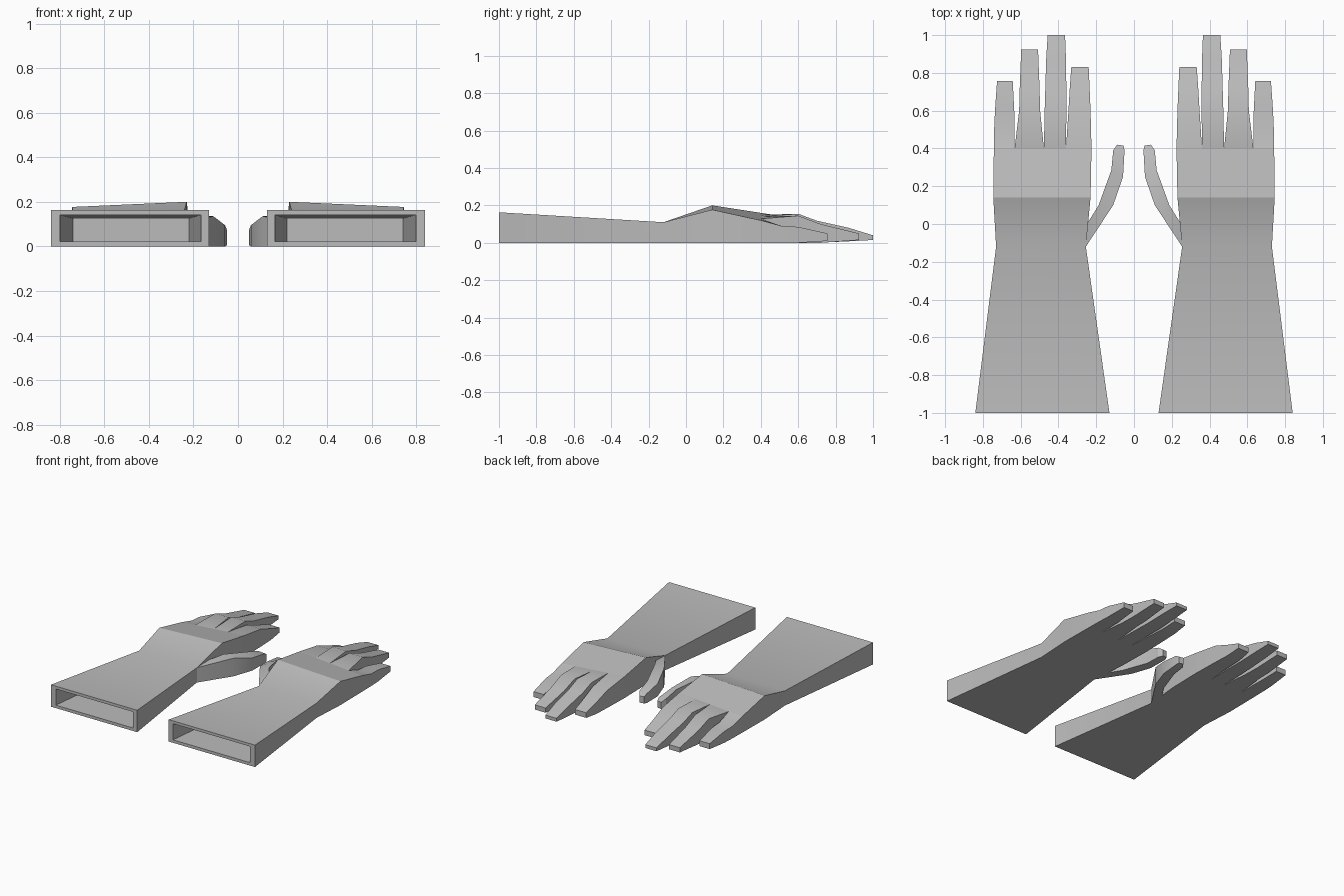
import bpy
import bmesh
import math

cube = bpy.data.objects.get("Cube")
if cube:
    bpy.data.objects.remove(cube, do_unlink=True)

grey = bpy.data.materials.new("plain_grey")
grey.use_nodes = True
grey.diffuse_color = (0.5, 0.5, 0.5, 1)
grey.node_tree.nodes["Principled BSDF"].inputs["Base Color"].default_value = (0.5, 0.5, 0.5, 1)


def loft(name, sections, cap_start=False, cap_end=True):
    """Skin four-cornered sections (inner xy, outer xy, bottom, inner top, outer top), mirrored in x."""
    bm = bmesh.new()
    rings = []
    for (x0, y0), (x1, y1), bottom, top0, top1 in sections:
        corners = [(x0, y0, bottom), (x1, y1, bottom), (x1, y1, top1), (x0, y0, top0)]
        rings.append([bm.verts.new(c) for c in corners])
    for a, b in zip(rings, rings[1:]):
        for i in range(4):
            j = (i + 1) % 4
            bm.faces.new((b[i], b[j], a[j], a[i]))
    if cap_start:
        bm.faces.new(rings[0])
    if cap_end:
        bm.faces.new(rings[-1][::-1])
    mesh = bpy.data.meshes.new(name)
    bm.to_mesh(mesh)
    bm.free()
    mesh.materials.append(grey)
    obj = bpy.data.objects.new(name, mesh)
    bpy.context.collection.objects.link(obj)
    mirror = obj.modifiers.new("mirror", "MIRROR")
    mirror.use_mirror_merge = False
    bpy.ops.object.select_all(action="DESELECT")
    obj.select_set(True)
    bpy.context.view_layer.objects.active = obj
    bpy.ops.object.shade_smooth_by_angle(angle=math.radians(25))


def across(y, x0, x1, bottom, top0, top1):
    return ((x0, y), (x1, y), bottom, top0, top1)


# Hollow cuff, forearm and palm: from cavity end, out over the rim, to the knuckles
KNUCKLE_Y, PALM_IN, PALM_OUT = 0.40, 0.225, 0.742
TOP_IN, TOP_OUT = 0.16, 0.12
loft("forearm_and_palm", [
    across(-0.51, 0.22, 0.74, 0.022, 0.125, 0.125),
    across(-1.0, 0.165, 0.80, 0.022, 0.142, 0.142),
    across(-1.0, 0.13, 0.84, 0, 0.163, 0.163),
    across(-0.12, 0.255, 0.73, 0, 0.11, 0.11),
    across(0.14, 0.23, 0.745, 0, 0.2, 0.177),
    across(KNUCKLE_Y, PALM_IN, PALM_OUT, 0, TOP_IN, TOP_OUT),
], cap_start=True, cap_end=False)


def knuckle_top(x):
    return TOP_IN + (TOP_OUT - TOP_IN) * (x - PALM_IN) / (PALM_OUT - PALM_IN)


# Fingers: base edges, then (y, inner x, outer x, bottom, top) for each joint
fingers = {
    "index_finger": (PALM_IN, 0.36, [(0.6, 0.23, 0.347, 0, 0.13),
                                     (0.72, 0.235, 0.34, 0, 0.085),
                                     (0.83, 0.24, 0.332, 0.012, 0.05)]),
    "middle_finger": (0.36, 0.477, [(0.6, 0.358, 0.473, 0, 0.155),
                                    (0.7, 0.358, 0.47, 0, 0.118),
                                    (0.87, 0.36, 0.465, 0.008, 0.08),
                                    (1.0, 0.365, 0.457, 0.015, 0.04)]),
    "ring_finger": (0.477, 0.632, [(0.6, 0.497, 0.608, 0, 0.145),
                                   (0.72, 0.5, 0.605, 0, 0.1),
                                   (0.925, 0.508, 0.597, 0.015, 0.05)]),
    "little_finger": (0.632, PALM_OUT, [(0.51, 0.632, 0.74, 0, 0.09),
                                        (0.6, 0.634, 0.736, 0, 0.085),
                                        (0.757, 0.642, 0.725, 0.01, 0.05)]),
}
for name, (x0, x1, joints) in fingers.items():
    base = across(KNUCKLE_Y, x0, x1, 0, knuckle_top(x0), knuckle_top(x1))
    loft(name, [base] + [across(*joint, joint[-1]) for joint in joints])

# Thumb: splays from the wrist, then bends forward
loft("thumb", [
    ((0.255, -0.12), (0.28, -0.05), 0, 0.11, 0.11),
    ((0.11, 0.10), (0.187, 0.10), 0, 0.135, 0.145),
    ((0.058, 0.25), (0.12, 0.285), 0, 0.095, 0.11),
    ((0.05, 0.39), (0.11, 0.39), 0.005, 0.075, 0.08),
    ((0.055, 0.415), (0.09, 0.42), 0.01, 0.06, 0.06),
])
